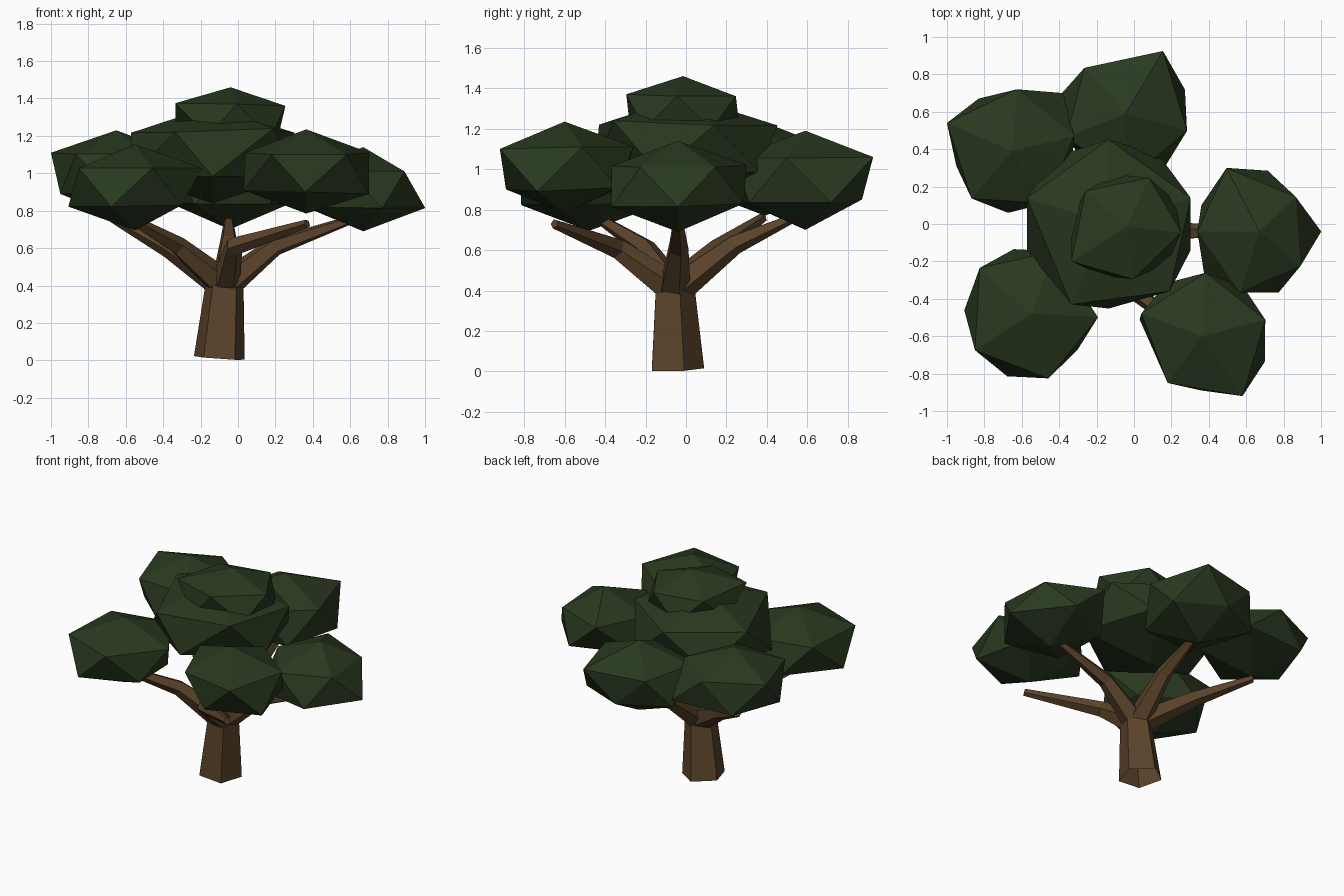
import bpy
import bmesh
import math
from mathutils import Matrix, Vector

default_cube = bpy.data.objects.get("Cube")
if default_cube:
    bpy.data.objects.remove(default_cube, do_unlink=True)


def make_material(name, colour):
    mat = bpy.data.materials.new(name)
    mat.use_nodes = True
    mat.diffuse_color = (*colour, 1)
    shader = next(n for n in mat.node_tree.nodes if n.type == "BSDF_PRINCIPLED")
    shader.inputs["Base Color"].default_value = (*colour, 1)
    shader.inputs["Roughness"].default_value = 1
    return mat


def make_object(name, bm, mat):
    bmesh.ops.recalc_face_normals(bm, faces=bm.faces)
    mesh = bpy.data.meshes.new(name)
    bm.to_mesh(mesh)
    bm.free()
    mesh.materials.append(mat)
    obj = bpy.data.objects.new(name, mesh)
    bpy.context.collection.objects.link(obj)
    return obj


def limb(name, stations, mat, sides=5):
    """Tapered faceted tube through (point, radius) stations, open at its root."""
    bm = bmesh.new()
    points = [Vector(p) for p, _ in stations]
    rings = []
    for i, (_, radius) in enumerate(stations):
        along = points[min(i + 1, len(points) - 1)] - points[max(i - 1, 0)]
        turn = Vector((0, 0, 1)).rotation_difference(along)
        ring = []
        for k in range(sides):
            a = math.pi / 2 + math.tau * k / sides
            offset = Vector((math.cos(a), math.sin(a), 0)) * radius
            ring.append(bm.verts.new(points[i] + turn @ offset))
        rings.append(ring)
    for low, high in zip(rings, rings[1:]):
        for k in range(sides):
            n = (k + 1) % sides
            bm.faces.new((low[k], low[n], high[n], high[k]))
    bm.faces.new(rings[-1])
    return make_object(name, bm, mat)


def leaf_clump(name, centre, size, yaw, corners, mat):
    """Flattened icosahedron made irregular by pulling its nearest corners."""
    bm = bmesh.new()
    place = (Matrix.Translation(centre) @ Matrix.Diagonal((*size, 1))
             @ Matrix.Rotation(math.radians(yaw), 4, "Z"))
    bmesh.ops.create_icosphere(bm, subdivisions=1, radius=1, matrix=place)
    for corner in map(Vector, corners):
        nearest = min(bm.verts, key=lambda v: (v.co - corner).length)
        nearest.co = corner
    return make_object(name, bm, mat)


bark = make_material("brown_bark", (0.105, 0.057, 0.024))
leaves = make_material("dark_green_leaves", (0.022, 0.041, 0.014))

# Trunk, leaning slightly
limb("trunk", [((-0.10, -0.053, 0.012), 0.143),
               ((-0.072, -0.063, 0.40), 0.107)], bark)

# Branches: each bends once on its way to a clump of leaves
branches = {
    "right_back_branch": ((-0.37, 0.15, 0.60), (-0.67, 0.38, 0.76)),
    "back_branch": ((-0.05, 0.24, 0.63), (-0.05, 0.53, 0.76)),
    "left_branch": ((0.20, -0.04, 0.61), (0.60, -0.04, 0.75)),
    "left_front_branch": ((-0.02, -0.34, 0.61), (0.37, -0.65, 0.73)),
    "right_front_branch": ((-0.32, -0.20, 0.61), (-0.60, -0.45, 0.77)),
}
fork = Vector((-0.07, -0.06, 0.40))
for name, (bend, tip) in branches.items():
    outward = Vector(bend) - fork
    start = fork + 0.1 * outward
    limb(name, [(start, 0.08), (bend, 0.052), (tip, 0.024)], bark)

# Leaf clumps: centre, half sizes, turn, pulled corners
clumps = {
    "right_back_leaves": ((-0.65, 0.39, 1.0), (0.38, 0.37, 0.23), 14, [
        (-1.0, 0.54, 1.11), (-0.95, 0.31, 0.89), (-0.38, 0.70, 0.9)]),
    "back_leaves": ((-0.045, 0.59, 0.945), (0.38, 0.40, 0.245), 57, [
        (0.155, 0.925, 1.06), (-0.265, 0.835, 1.05),
        (-0.06, 0.87, 0.85), (-0.385, 0.70, 0.85)]),
    "left_leaves": ((0.67, -0.04, 0.915), (0.37, 0.385, 0.225), 36, [
        (0.495, 0.30, 1.02), (0.715, 0.285, 0.83), (0.865, 0.145, 1.01),
        (0.89, -0.225, 1.01), (0.38, -0.30, 0.82), (0.36, 0.10, 0.82)]),
    "left_front_leaves": ((0.365, -0.60, 1.01), (0.39, 0.38, 0.225), 15, [
        (0.58, -0.92, 1.1), (0.36, -0.89, 0.9), (0.18, -0.85, 1.1),
        (0.03, -0.51, 0.91), (0.70, -0.735, 0.89)]),
    "right_front_leaves": ((-0.55, -0.48, 0.925), (0.40, 0.40, 0.23), -3, [
        (-0.825, -0.235, 1.03), (-0.31, -0.34, 0.83),
        (-0.30, -0.67, 0.83)]),
    "middle_leaves": ((-0.135, 0.0, 1.1), (0.515, 0.505, 0.26), 18, [
        (-0.335, -0.43, 1.22), (0.19, -0.36, 1.24)]),
    "top_leaves": ((-0.04, -0.015, 1.28), (0.33, 0.32, 0.18), -6, [
        (-0.335, -0.20, 1.375), (-0.005, -0.295, 1.37)]),
}
for name, (centre, size, yaw, corners) in clumps.items():
    leaf_clump(name, centre, size, yaw, corners, leaves)
